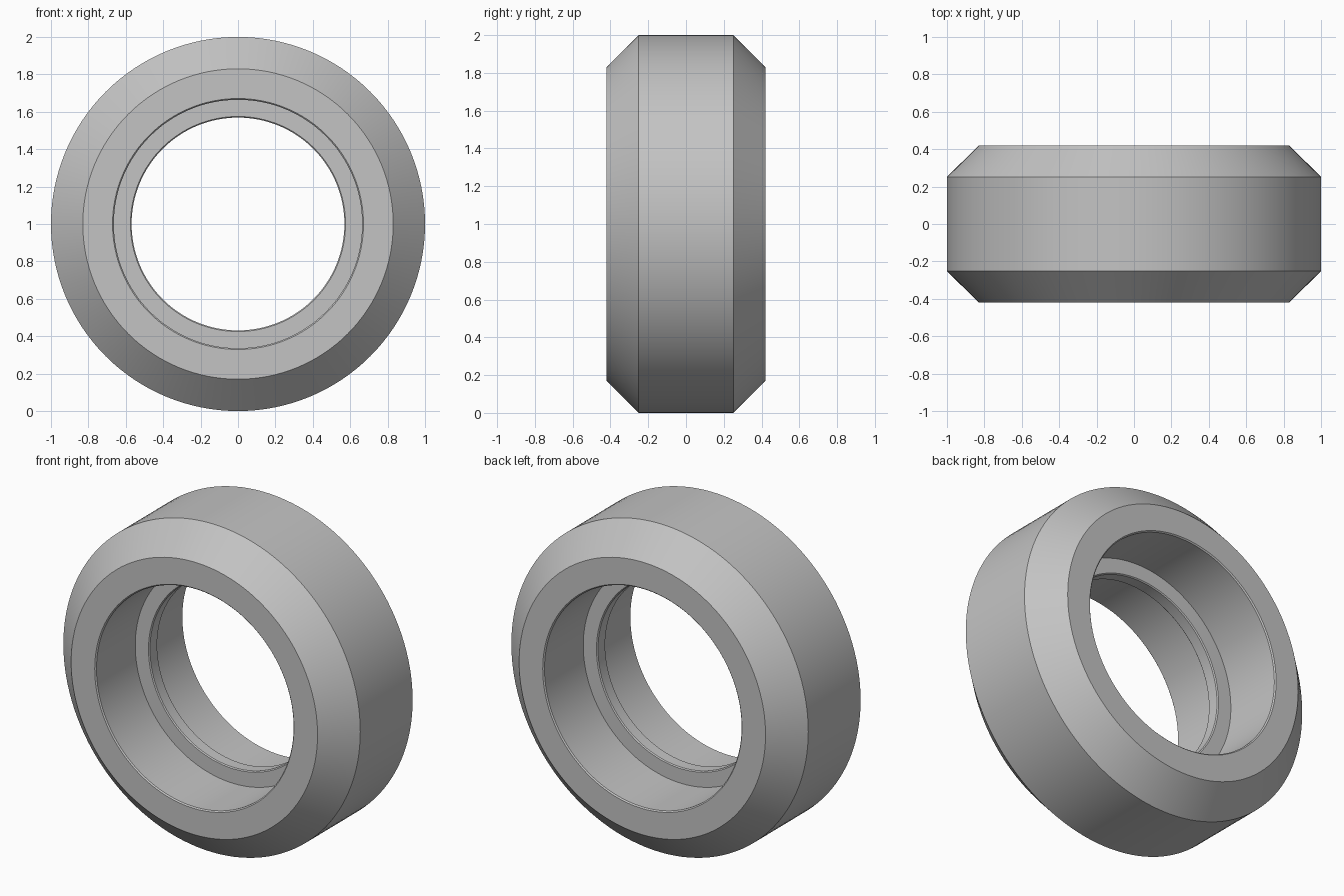
import bpy
import bmesh
from math import pi, radians
from mathutils import Matrix, Vector

cube = bpy.data.objects.get("Cube")
if cube:
    bpy.data.objects.remove(cube, do_unlink=True)

SEGMENTS = 128

# Material
grey = bpy.data.materials.new("plain grey")
grey.use_nodes = True
colour = (0.55, 0.55, 0.55, 1)
grey.diffuse_color = colour
grey.node_tree.nodes["Principled BSDF"].inputs["Base Color"].default_value = colour

# Half cross-section as (radius, depth), from tread to bore rib
half = [
    (1.0, 0.252),    # tread edge
    (0.83, 0.42),    # bevelled shoulder
    (0.671, 0.42),   # side face
    (0.664, 0.413),  # bore lip chamfer
    (0.664, 0.04),   # bearing seat
    (0.575, 0.04),   # rib face
    (0.569, 0.034),  # rib chamfer
]
profile = half + [(r, -d) for r, d in reversed(half)]

# Wheel ring: spin the closed section around the y axis
bm = bmesh.new()
verts = [bm.verts.new((r, d, 0)) for r, d in profile]
edges = [bm.edges.new((v, verts[i - 1])) for i, v in enumerate(verts)]
bmesh.ops.spin(bm, geom=verts + edges, cent=(0, 0, 0), axis=(0, 1, 0),
               angle=2 * pi, steps=SEGMENTS, use_merge=True)
bmesh.ops.remove_doubles(bm, verts=bm.verts, dist=0.0001)
bmesh.ops.recalc_face_normals(bm, faces=bm.faces)
bmesh.ops.transform(bm, matrix=Matrix.Translation(Vector((0, 0, 1))), verts=bm.verts)

mesh = bpy.data.meshes.new("wheel_ring")
bm.to_mesh(mesh)
bm.free()
mesh.materials.append(grey)
ring = bpy.data.objects.new("wheel_ring", mesh)
bpy.context.collection.objects.link(ring)

# Smooth round surfaces, crisp chamfer edges
bpy.ops.object.select_all(action="DESELECT")
ring.select_set(True)
bpy.context.view_layer.objects.active = ring
bpy.ops.object.shade_smooth_by_angle(angle=radians(30))
